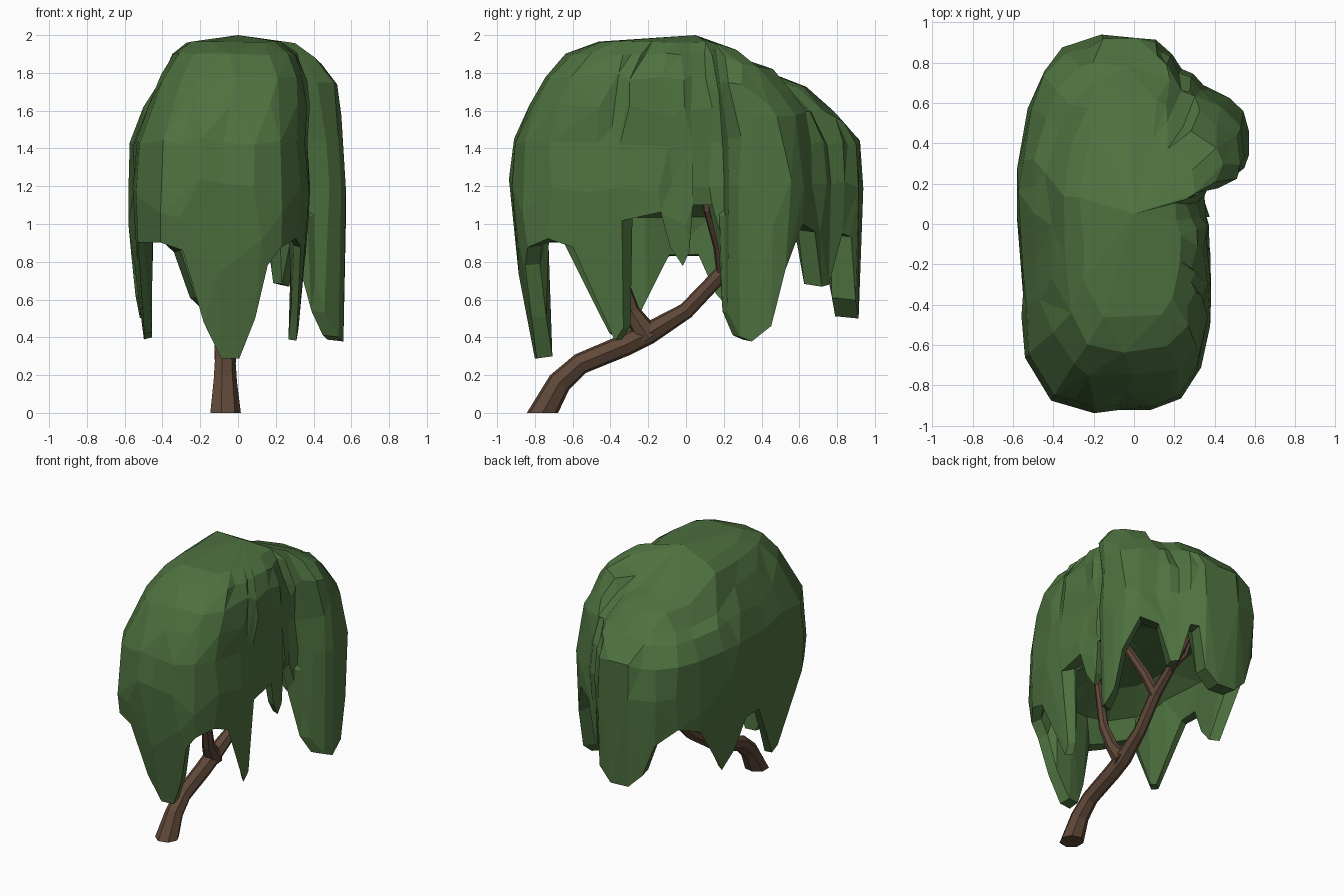
import bpy, bmesh, math, random
from mathutils import Vector

if "Cube" in bpy.data.objects:
    bpy.data.objects.remove(bpy.data.objects["Cube"])
random.seed(4)

def material(name, col):
    m = bpy.data.materials.new(name)
    m.diffuse_color = (*col, 1)
    m.use_nodes = True
    m.node_tree.nodes["Principled BSDF"].inputs["Base Color"].default_value = m.diffuse_color
    return m

LEAF = material("leaf_green", (0.075, 0.165, 0.05))
BARK = material("bark_brown", (0.115, 0.065, 0.04))

def loft(name, rings, mat, start=None, end=None):
    """Skin a stack of equal-length rings; start / end are optional cap centres."""
    bm = bmesh.new()
    vs = [[bm.verts.new(p) for p in r] for r in rings]
    n = len(rings[0])
    for a, b in zip(vs, vs[1:]):
        for i in range(n):
            j = (i + 1) % n
            bm.faces.new((a[i], a[j], b[j], b[i]))
    for ring, c in ((vs[0], start), (vs[-1], end)):
        if c is None:
            bm.faces.new(ring)
        else:
            v = bm.verts.new(c)
            for i in range(n):
                bm.faces.new((ring[i], ring[(i + 1) % n], v))
    bmesh.ops.recalc_face_normals(bm, faces=bm.faces)
    me = bpy.data.meshes.new(name)
    bm.to_mesh(me)
    bm.free()
    ob = bpy.data.objects.new(name, me)
    bpy.context.collection.objects.link(ob)
    me.materials.append(mat)
    return ob

def tube(name, path, sides=7):
    """Tapered branch through (x, y, z, radius) points."""
    pts = [Vector(p[:3]) for p in path]
    rings = []
    for i, p in enumerate(pts):
        d = (pts[min(i + 1, len(pts) - 1)] - pts[max(i - 1, 0)]).normalized()
        if p.z == 0:
            d = Vector((0, 0, 1))
        u = Vector((1, 0, 0))
        u = (u - d * u.dot(d)).normalized()
        v = d.cross(u)
        rings.append([p + path[i][3] * (u * math.cos(a) + v * math.sin(a))
                      for a in (math.tau * k / sides for k in range(sides))])
    return loft(name, rings, BARK)

# Leaning trunk and branches
tube("trunk", [(-.07, -.76, 0, .085), (-.07, -.67, .16, .065), (-.07, -.56, .26, .058),
               (-.07, -.32, .36, .06), (-.07, -.2, .42, .06), (-.05, 0, .54, .045),
               (-.03, .2, .75, .042), (-.02, .38, .88, .033), (0, .53, .97, .027), (0, .66, 1.12, .02)])
tube("right_branch", [(-.03, .2, .74, .04), (.05, .18, .88, .036), (.17, .12, 1.08, .03), (.19, .1, 1.22, .02)])
tube("front_branch", [(-.07, -.2, .4, .07), (-.05, -.29, .54, .045), (-.02, -.35, .72, .036), (0, -.42, 1.25, .022)])
tube("left_branch", [(0, .38, .86, .03), (-.12, .4, 1.0, .026), (-.18, .42, 1.2, .018)])

# Canopy rim: plan outline x, y and height of the hanging edge
RIM = [(-.30, -.91, .86), (-.19, -.93, .48), (-.09, -.93, .29), (.02, -.92, .29), (.11, -.91, .5),
       (.17, -.89, .78), (.24, -.86, .88), (.31, -.74, .92), (.345, -.62, .88), (.36, -.5, .56),
       (.365, -.43, .38), (.37, -.37, .45), (.375, -.34, 1.02), (.38, -.14, 1.06), (.37, -.09, .88),
       (.37, -.02, .78), (.36, .02, .85), (.36, .04, 1.1), (.34, .14, 1.1), (.36, .2, .86),
       (.47, .23, .53), (.55, .29, .4), (.58, .36, .38), (.57, .46, .46), (.54, .54, .78),
       (.46, .62, 1.0), (.35, .68, .96), (.28, .73, .67), (.23, .77, .68), (.18, .84, .95),
       (.14, .88, .93), (.11, .91, .6), (0, .93, .5), (-.15, .93, .51), (-.25, .91, .6),
       (-.34, .87, .85), (-.45, .75, .95), (-.53, .58, .9), (-.57, .34, .5), (-.58, .2, .62),
       (-.58, .08, .83), (-.57, -.1, .83), (-.56, -.26, .58), (-.56, -.38, .39), (-.55, -.46, .42),
       (-.54, -.66, .9), (-.42, -.87, .9)]
CX = -.08

def clamp(t):
    return min(1, max(0, t))

def at(x, y, s, z, jit=.016):
    """Scale an outline point towards the canopy centre; the back droops, the crown leans right."""
    px, py = CX + (x - CX) * s, y * s
    px += .07 * clamp((z - 1.4) / .4)
    droop = .17 * clamp((py - .12) / .32) * clamp((z - 1.5) / .3)
    z -= droop * (.5 if px > .28 else 1)
    j = lambda k=1: random.uniform(-jit, jit) * k
    return Vector((px + j(), py + j(), z + j(s * s)))

def inset(x, y, z):
    return 1 - (.14 if y < 0 or x < -.4 else .03) * max(0, 1 - z) / .7

# Drooping canopy: outer dome, hanging strands, then the hollow underside
rings = [[at(x, y, s, z) for x, y, r in RIM] for s, z in
         ((.5, 1.965), (.68, 1.9), (.81, 1.77), (.9, 1.62), (.975, 1.43), (1, 1.2))]
rings.append([at(x, y, inset(x, y, (r + 1.2) / 2), (r + 1.2) / 2, .008) for x, y, r in RIM])
rings.append([at(x, y, inset(x, y, r), r, .004) for x, y, r in RIM])
rings.append([at(x, y, inset(x, y, r) - (.09 if y < 0 else .13), r + .01, .004) for x, y, r in RIM])
rings.append([at(x, y, .8, max(1.04, r + .03), .01) for x, y, r in RIM])
rings.append([at(x, y, .5, 1.15, .01) for x, y, r in RIM])
canopy = loft("canopy", rings, LEAF, (0, .05, 2.0), (-.08, 0, 1.17))
dec = canopy.modifiers.new("low_poly", 'DECIMATE')
dec.ratio = .6
